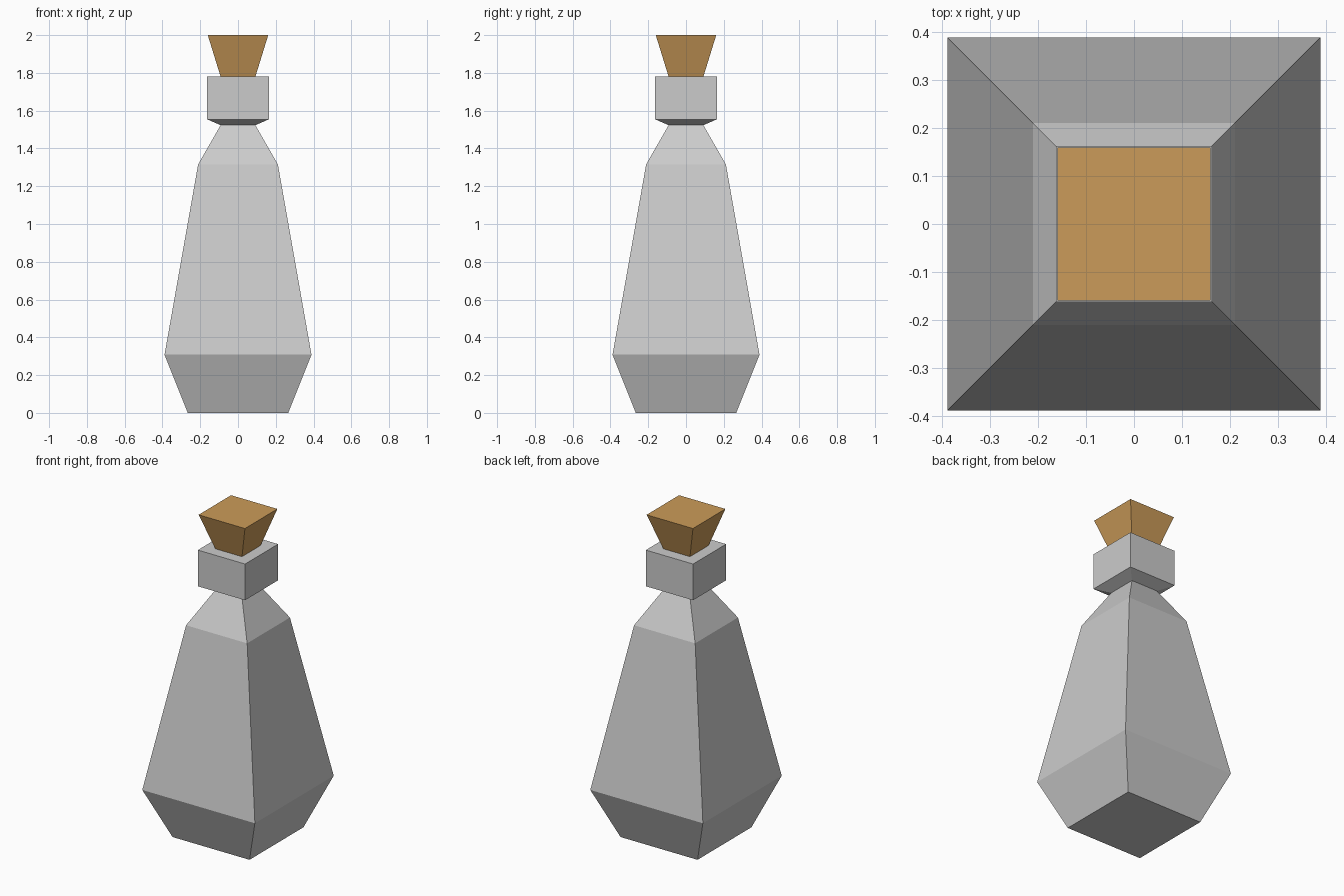
import bpy, bmesh

if "Cube" in bpy.data.objects:
    bpy.data.objects.remove(bpy.data.objects["Cube"])


def square_loft(name, profile, color=None):
    """Stack square rings given as (half width, height) and cap both ends."""
    bm = bmesh.new()
    rings = [[bm.verts.new((sx * r, sy * r, z))
              for sx, sy in ((-1, -1), (1, -1), (1, 1), (-1, 1))]
             for r, z in profile]
    for low, high in zip(rings, rings[1:]):
        for i in range(4):
            j = (i + 1) % 4
            bm.faces.new((low[i], low[j], high[j], high[i]))
    bm.faces.new(rings[0][::-1])
    bm.faces.new(rings[-1])
    bmesh.ops.recalc_face_normals(bm, faces=bm.faces)
    mesh = bpy.data.meshes.new(name)
    bm.to_mesh(mesh)
    bm.free()
    obj = bpy.data.objects.new(name, mesh)
    bpy.context.collection.objects.link(obj)
    if color:
        mat = bpy.data.materials.new(name + "_material")
        mat.diffuse_color = color
        mat.use_nodes = True
        mat.node_tree.nodes["Principled BSDF"].inputs["Base Color"].default_value = mat.diffuse_color
        mesh.materials.append(mat)
    return obj


# Bottle: tapered foot, body, shoulder, pinched neck and square collar
square_loft("bottle", [(0.266, 0), (0.389, 0.308), (0.211, 1.316),
                       (0.092, 1.523), (0.163, 1.554), (0.163, 1.78)])

# Cork stopper flaring upward from the collar
square_loft("cork", [(0.092, 1.78), (0.16, 2.0)], (0.6, 0.33, 0.1, 1))
